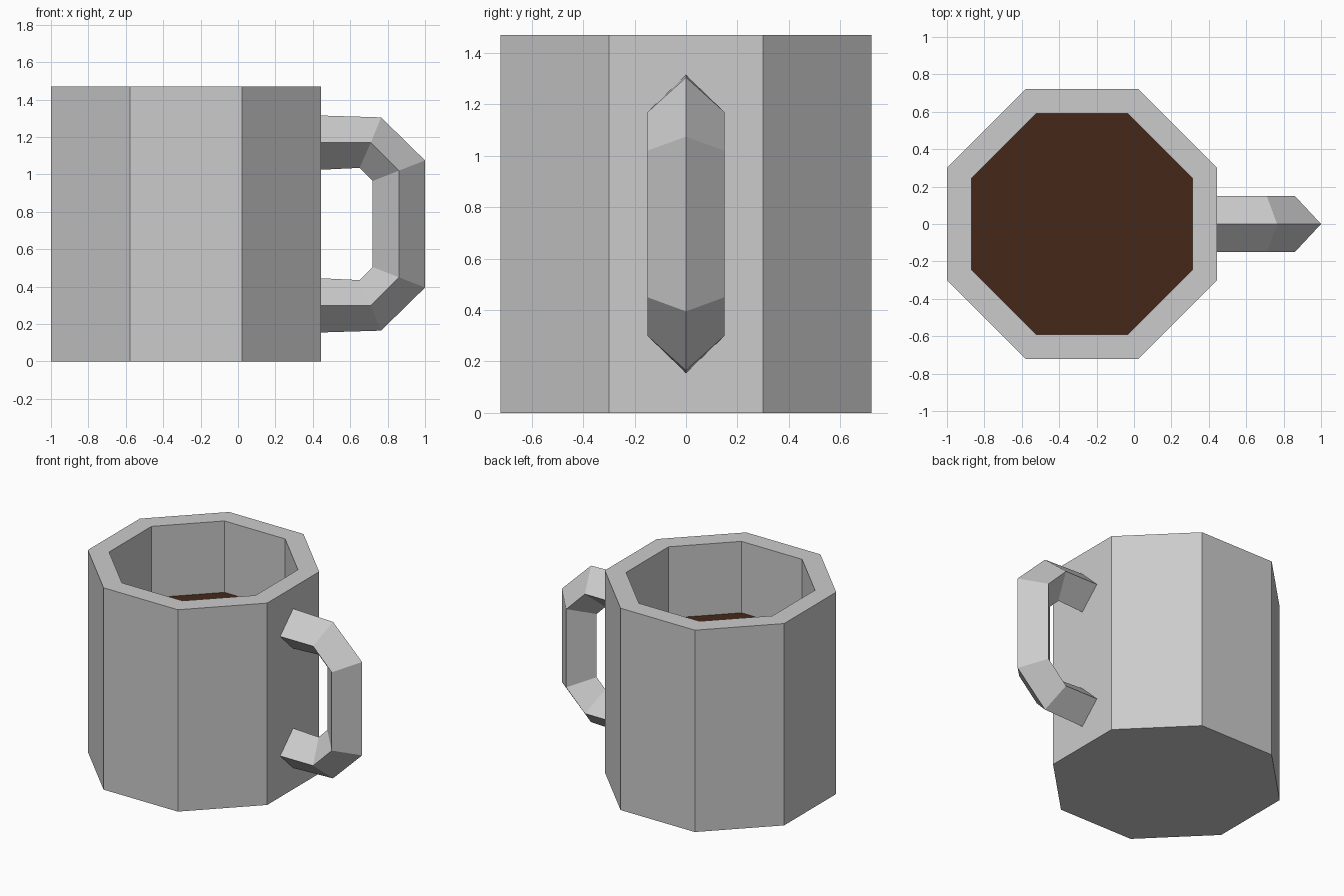
import bpy, bmesh, math

if "Cube" in bpy.data.objects:
    bpy.data.objects.remove(bpy.data.objects["Cube"])

CX = -0.278      # mug axis
H = 1.47         # mug height


def make_object(name, bm):
    bmesh.ops.recalc_face_normals(bm, faces=bm.faces)
    mesh = bpy.data.meshes.new(name)
    bm.to_mesh(mesh)
    bm.free()
    obj = bpy.data.objects.new(name, mesh)
    bpy.context.collection.objects.link(obj)
    return obj


def octagon(bm, apothem, z):
    r = apothem / math.cos(math.pi / 8)
    angles = [math.pi / 8 + i * math.pi / 4 for i in range(8)]
    return [bm.verts.new((CX + r * math.cos(a), r * math.sin(a), z)) for a in angles]


def bridge(bm, a, b):
    n = len(a)
    for i in range(n):
        j = (i + 1) % n
        bm.faces.new((a[i], a[j], b[j], b[i]))


# Cup body: base, outer wall, rim, inner wall and floor
bm = bmesh.new()
rings = [octagon(bm, a, z) for a, z in
         [(0.7225, 0), (0.7225, H), (0.59, H), (0.59, 0.14)]]
for a, b in zip(rings, rings[1:]):
    bridge(bm, a, b)
bm.faces.new(rings[0])
bm.faces.new(rings[-1])
make_object("cup_body", bm)

# Coffee surface
bm = bmesh.new()
bm.faces.new(octagon(bm, 0.59, 0.95)).normal_update()
coffee = make_object("coffee", bm)
if coffee.data.polygons[0].normal.z < 0:
    coffee.data.flip_normals()
mat = bpy.data.materials.new("coffee_brown")
mat.diffuse_color = (0.06, 0.022, 0.009, 1)
mat.use_nodes = True
mat.node_tree.nodes["Principled BSDF"].inputs["Base Color"].default_value = mat.diffuse_color
coffee.data.materials.append(mat)

# Handle: diamond section, (outer, side, inner) points, mirrored top to bottom
half = [((0.44, 1.315), (0.44, 1.17), (0.44, 1.025)),
        ((0.765, 1.305), (0.71, 1.17), (0.65, 1.035)),
        ((1.0, 1.075), (0.86, 1.02), (0.72, 0.965))]
path = half + [tuple((x, H - z) for x, z in s) for s in reversed(half)]
bm = bmesh.new()
rings = []
for outer, side, inner in path:
    rings.append([bm.verts.new((p[0], y, p[1])) for p, y in
                  ((outer, 0), (side, 0.15), (inner, 0), (side, -0.15))])
for a, b in zip(rings, rings[1:]):
    bridge(bm, a, b)
bm.faces.new(rings[0])
bm.faces.new(rings[-1])
make_object("handle", bm)
